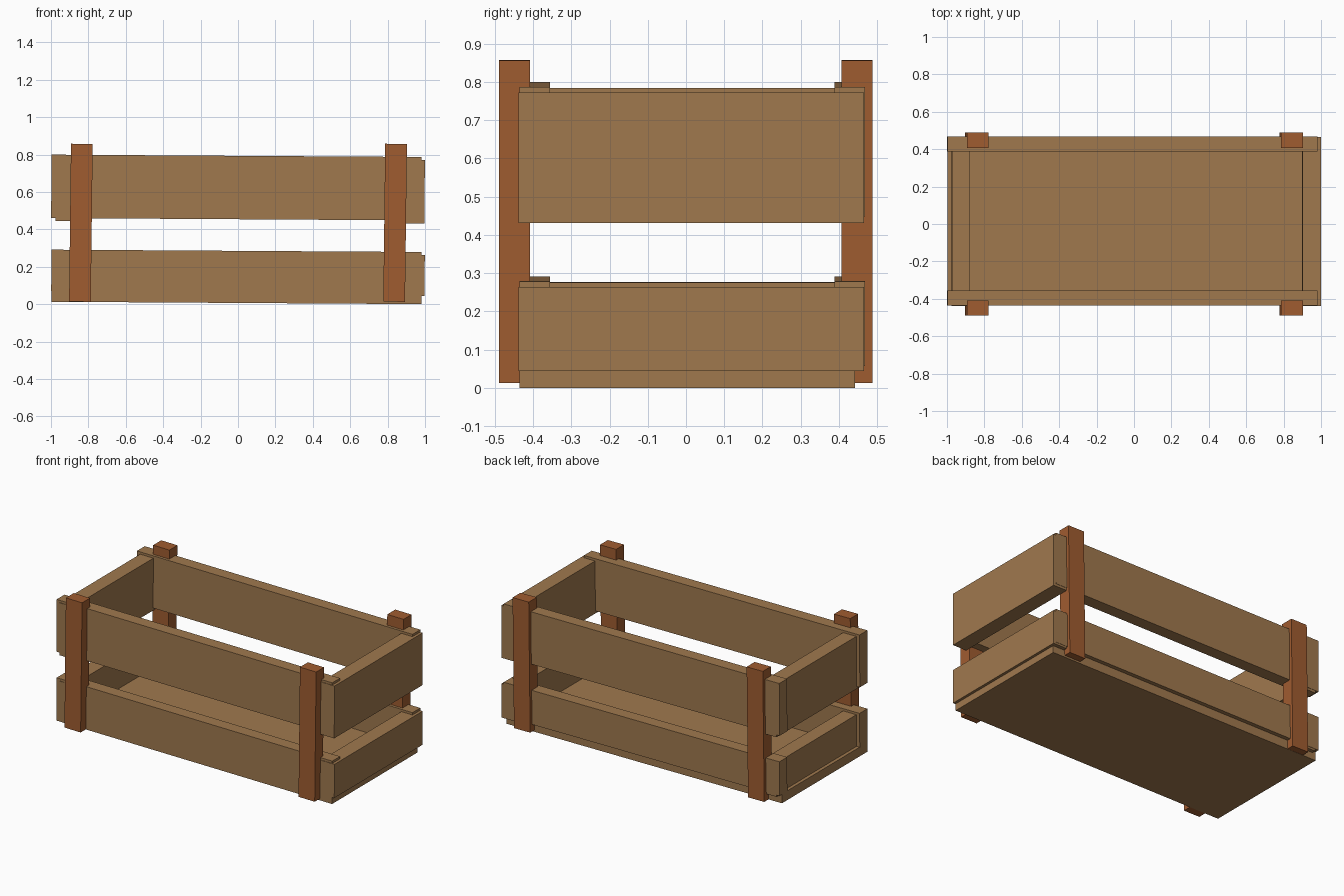
import bpy

if "Cube" in bpy.data.objects:
    bpy.data.objects.remove(bpy.data.objects["Cube"])

def material(name, color):
    m = bpy.data.materials.new(name)
    m.diffuse_color = color
    m.use_nodes = True
    m.node_tree.nodes["Principled BSDF"].inputs["Base Color"].default_value = m.diffuse_color
    return m

PLANK = material("plank_wood", (0.35, 0.19, 0.076, 1))
POST = material("post_wood", (0.35, 0.107, 0.03, 1))
TILT = 0.0063  # the crate leans very slightly to the right

def board(name, x, y, z, mat, tilt=TILT):
    """Box from (min, max) extents, leaned about the y axis."""
    mid = [(a + b) / 2 for a, b in (x, y, z)]
    bpy.ops.mesh.primitive_cube_add(size=1, location=mid)
    ob = bpy.context.object
    ob.name = name
    ob.scale = [b - a for a, b in (x, y, z)]
    bpy.ops.object.transform_apply(location=False, rotation=False, scale=True)
    ob.rotation_euler.y = tilt
    ob.data.materials.append(mat)
    return ob

# Floor panel
board("floor", (-0.998, 0.98), (-0.435, 0.442), (0.0065, 0.066), PLANK)

# Long side slats, two levels on front and back
for level, z in (("lower", (0.064, 0.285)), ("upper", (0.454, 0.793))):
    for side, y in (("front", (-0.435, -0.355)), ("back", (0.388, 0.468))):
        board(f"{level}_{side}_slat", (-0.998, 0.98), y, z, PLANK)

# End boards, two levels at each end
for level, z in (("lower", (0.045, 0.264)), ("upper", (0.432, 0.772))):
    for side, x, dz in (("left", (-0.975, -0.88), 0.012), ("right", (0.90, 0.998), 0)):
        board(f"{level}_{side}_end_board", x, (-0.438, 0.466),
              (z[0] + dz, z[1] + dz), PLANK)

# Upright corner posts outside the slats
for end, x in (("left", (-0.898, -0.782)), ("right", (0.782, 0.898))):
    for side, y in (("front", (-0.489, -0.408)), ("back", (0.406, 0.488))):
        board(f"{side}_{end}_post", x, y, (0.013, 0.857), POST, 0.012)
